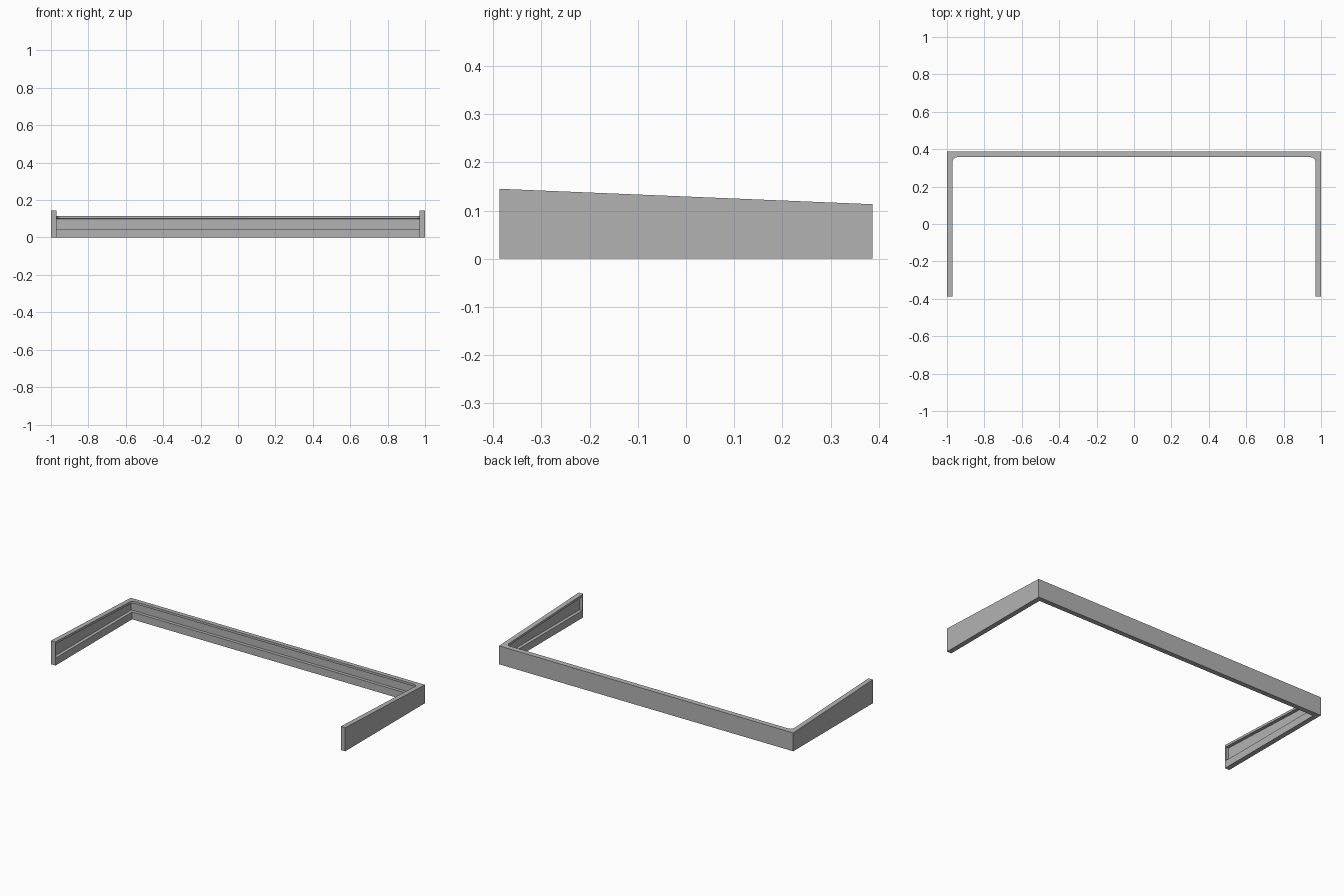
import bpy, bmesh, math

cube = bpy.data.objects.get("Cube")
if cube:
    bpy.data.objects.remove(cube, do_unlink=True)

HALF_Y = 0.387      # half depth of the frame
INNER_X = 0.97      # inner faces of the side arms
INNER_Y = 0.357     # inner face of the back rail
RADIUS = 0.025      # inner corner radius of the upper lip
GROOVE = 0.02       # depth of the groove
LEDGE = 0.045       # height of the groove floor

grey = bpy.data.materials.new("mid grey")
grey.use_nodes = True
grey.diffuse_color = (0.45, 0.45, 0.45, 1)
grey.node_tree.nodes["Principled BSDF"].inputs["Base Color"].default_value = grey.diffuse_color


def slope(y):
    """Height of the sloping top edge."""
    return 0.129 - 0.0413 * y


def prism(name, outline, bottom, top):
    """Extrude a plan outline up to a height given as a function of y."""
    bm = bmesh.new()
    low = [bm.verts.new((x, y, bottom)) for x, y in outline]
    high = [bm.verts.new((x, y, top(y))) for x, y in outline]
    bm.faces.new(low[::-1])
    bm.faces.new(high)
    for i in range(len(low)):
        j = (i + 1) % len(low)
        bm.faces.new((low[i], low[j], high[j], high[i]))
    bmesh.ops.recalc_face_normals(bm, faces=bm.faces)
    mesh = bpy.data.meshes.new(name)
    bm.to_mesh(mesh)
    bm.free()
    mesh.materials.append(grey)
    obj = bpy.data.objects.new(name, mesh)
    bpy.context.collection.objects.link(obj)
    return obj


def rect(x, front, back):
    return [(-x, front), (x, front), (x, back), (-x, back)]


# Solid block with the sloping top
frame = prism("three_sided_frame", rect(1, -HALF_Y, HALF_Y), 0, slope)

# Opening between the arms: square below, rounded at the upper lip
rounded = [(-INNER_X, -1), (INNER_X, -1)]
for sign, start in ((1, 0), (-1, 90)):
    for step in range(9):
        a = math.radians(start + step * 90 / 8)
        rounded.append((sign * (INNER_X - RADIUS) + RADIUS * math.cos(a),
                        INNER_Y - RADIUS + RADIUS * math.sin(a)))
cutters = [
    prism("lower_opening", rect(INNER_X, -1, INNER_Y), -1, lambda y: 0.08),
    prism("upper_opening", rounded, 0.07, lambda y: 1),
    # Groove around the inside, closed at the arm ends
    prism("inner_groove", rect(INNER_X + GROOVE, -HALF_Y + 0.006, INNER_Y + GROOVE),
          LEDGE, lambda y: slope(y) - 0.014),
]
for cutter in cutters:
    cutter.hide_render = True
    mod = frame.modifiers.new(cutter.name, "BOOLEAN")
    mod.operation = "DIFFERENCE"
    mod.solver = "EXACT"
    mod.object = cutter

# Apply the cuts and discard the cutters
bpy.context.view_layer.update()
result = bpy.data.meshes.new_from_object(
    frame.evaluated_get(bpy.context.evaluated_depsgraph_get()))
frame.modifiers.clear()
frame.data = result
for cutter in cutters:
    bpy.data.objects.remove(cutter, do_unlink=True)

bpy.context.view_layer.objects.active = frame
frame.select_set(True)
bpy.ops.object.shade_smooth_by_angle(angle=math.radians(30))
